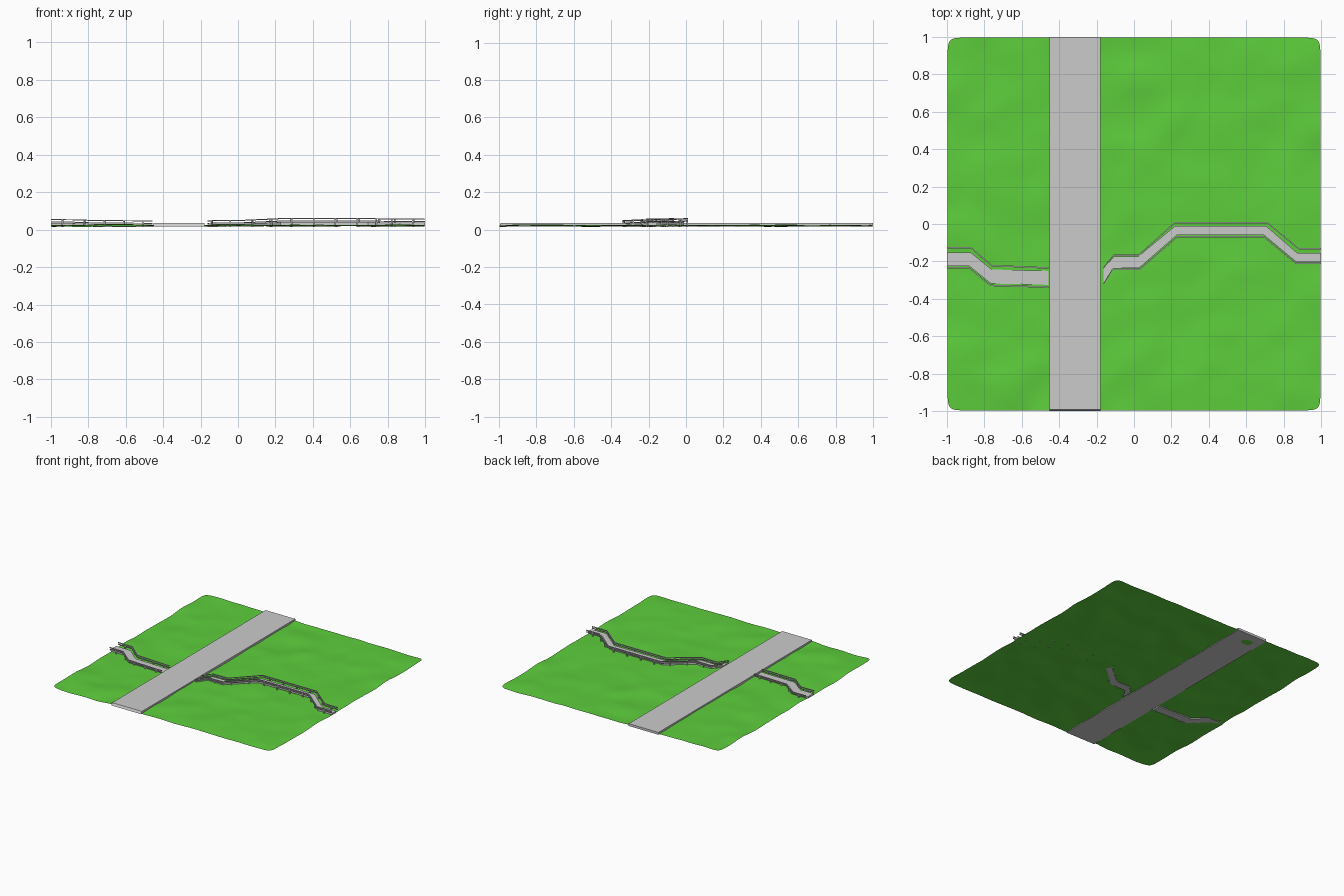
import bpy, bmesh, math
from mathutils import Vector, noise

if "Cube" in bpy.data.objects:
    bpy.data.objects.remove(bpy.data.objects["Cube"])

green = bpy.data.materials.new("grass")
green.diffuse_color = (0.11, 0.62, 0.045, 1)
green.use_nodes = True
green.node_tree.nodes["Principled BSDF"].inputs["Base Color"].default_value = green.diffuse_color


def finish(name, bm):
    me = bpy.data.meshes.new(name)
    bm.to_mesh(me)
    bm.free()
    ob = bpy.data.objects.new(name, me)
    bpy.context.collection.objects.link(ob)
    return ob


def add_strip(bm, upper, lower, tops, thick):
    """Solid band between two plan outlines, following a list of top heights."""
    rings = []
    for (ux, uy), (lx, ly), z in zip(upper, lower, tops):
        rings.append([bm.verts.new(c) for c in (
            (ux, uy, z), (lx, ly, z), (lx, ly, z - thick), (ux, uy, z - thick))])
    for a, b in zip(rings, rings[1:]):
        for i in range(4):
            j = (i + 1) % 4
            bm.faces.new((a[i], b[i], b[j], a[j]))
    bm.faces.new(rings[0])
    bm.faces.new(rings[-1][::-1])
    bmesh.ops.recalc_face_normals(bm, faces=bm.faces)


def deck(name, upper, lower, tops):
    bm = bmesh.new()
    add_strip(bm, upper, lower, tops, 0.015)
    finish(name, bm)


def railing(name, pts, tops, spacing=0.12, w=0.004):
    bm = bmesh.new()
    up = [(x, y + w) for x, y in pts]
    lo = [(x, y - w) for x, y in pts]
    # top and middle bars
    for drop in (0, 0.013):
        add_strip(bm, up, lo, [z - drop for z in tops], 0.005)
    # posts
    path = [Vector((x, y, z)) for (x, y), z in zip(pts, tops)]
    for a, b in zip(path, path[1:]):
        n = max(1, round((b - a).length / spacing))
        for i in range(n):
            p = a.lerp(b, (i + 0.5) / n)
            add_strip(bm, [(p.x - w, p.y + w), (p.x + w, p.y + w)],
                      [(p.x - w, p.y - w), (p.x + w, p.y - w)],
                      [p.z - 0.001] * 2, p.z - 0.016)
    finish(name, bm)


# rolling grass sheet, corners rounded by the subdivision
bm = bmesh.new()
bmesh.ops.create_grid(bm, x_segments=24, y_segments=24, size=0.995)
for v in bm.verts:
    x, y = v.co.x, v.co.y
    h = noise.noise(Vector((x * 4 + y, y * 6 - x * 2, 3.1)))
    h += 0.6 * noise.noise(Vector((x * 9, y * 11, 7.7)))
    top = 0.026 if -0.42 < y < 0.1 else 0.031
    v.co.z = min(top, max(0.009, 0.022 + 0.013 * h))
for f in bm.faces:
    f.smooth = True
ground = finish("grass_ground", bm)
ground.data.materials.append(green)
sub = ground.modifiers.new("smooth", 'SUBSURF')
sub.levels = sub.render_levels = 2

# straight road slab
bm = bmesh.new()
add_strip(bm, [(-0.45, 1), (-0.18, 1)], [(-0.45, -0.99), (-0.18, -0.99)], [0.036] * 2, 0.019)
for v in bm.verts:
    if v.co.y < 0 and v.co.z < 0.02:
        v.co.y = -1
finish("road", bm)

# footpath left of the road
left_z = [0.035, 0.034, 0.030, 0.028]
deck("left_path", [(-1, -0.153), (-0.87, -0.153), (-0.76, -0.243), (-0.457, -0.25)],
     [(-1, -0.225), (-0.88, -0.225), (-0.765, -0.318), (-0.457, -0.325)], left_z)
left_rail_z = [z + 0.021 for z in left_z]
railing("left_path_back_railing",
        [(-1, -0.127), (-0.872, -0.127), (-0.76, -0.222), (-0.457, -0.235)], left_rail_z)
railing("left_path_front_railing",
        [(-1, -0.235), (-0.88, -0.235), (-0.765, -0.328), (-0.457, -0.337)], left_rail_z)

# footpath right of the road
right_z = [0.028, 0.030, 0.031, 0.040, 0.040, 0.038, 0.037]
deck("right_path",
     [(-0.163, -0.235), (-0.105, -0.173), (0.022, -0.173), (0.22, -0.01),
      (0.705, -0.01), (0.872, -0.155), (1, -0.155)],
     [(-0.163, -0.32), (-0.11, -0.235), (0.028, -0.235), (0.228, -0.06),
      (0.695, -0.06), (0.865, -0.202), (1, -0.202)], right_z)
right_rail_z = [z + 0.021 for z in right_z]
railing("right_path_back_railing",
        [(-0.163, -0.235), (-0.11, -0.168), (0.025, -0.166), (0.22, 0.008),
         (0.71, 0.008), (0.88, -0.133), (1, -0.133)], right_rail_z)
railing("right_path_front_railing",
        [(-0.163, -0.32), (-0.115, -0.242), (0.03, -0.242), (0.23, -0.069),
         (0.695, -0.069), (0.865, -0.21), (1, -0.21)], right_rail_z)
